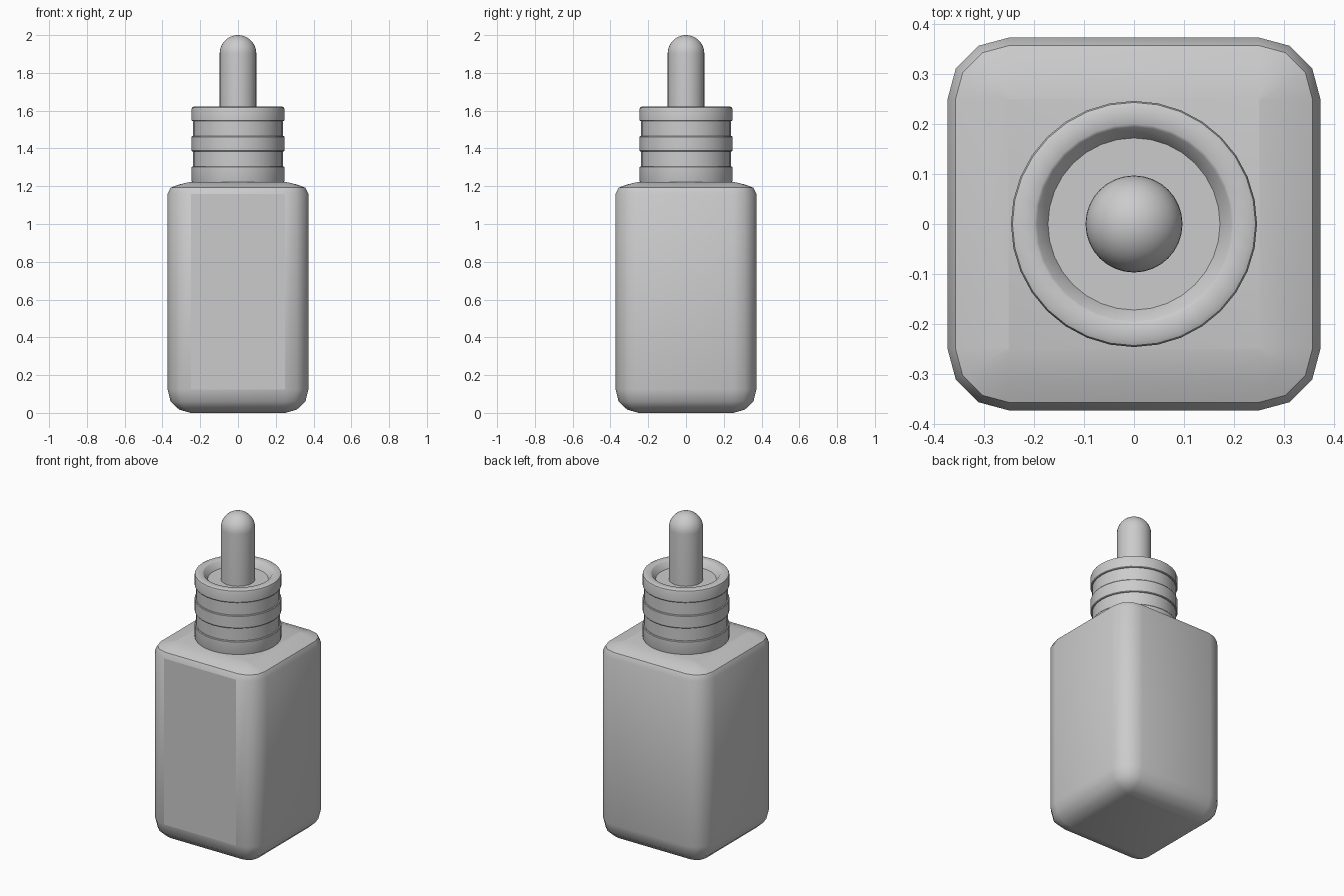
import bpy, bmesh, math

if "Cube" in bpy.data.objects:
    bpy.data.objects.remove(bpy.data.objects["Cube"])

def finish(name, bm, angle=35, flat_front=False):
    bmesh.ops.remove_doubles(bm, verts=bm.verts, dist=1e-5)
    bmesh.ops.recalc_face_normals(bm, faces=bm.faces)
    mesh = bpy.data.meshes.new(name)
    bm.to_mesh(mesh)
    bm.free()
    obj = bpy.data.objects.new(name, mesh)
    bpy.context.collection.objects.link(obj)
    bpy.ops.object.select_all(action='DESELECT')
    obj.select_set(True)
    bpy.context.view_layer.objects.active = obj
    bpy.ops.object.shade_smooth_by_angle(angle=math.radians(angle))
    if flat_front:
        for p in mesh.polygons:
            if p.normal.y < -0.99 and p.area > 0.3:
                p.use_smooth = False
    return obj

def lathe(name, profile, sides=32):
    bm = bmesh.new()
    verts = [bm.verts.new((r, 0, z)) for r, z in profile]
    edges = [bm.edges.new(pair) for pair in zip(verts, verts[1:])]
    bmesh.ops.spin(bm, geom=verts + edges, cent=(0, 0, 0), axis=(0, 0, 1),
                   angle=2 * math.pi, steps=sides)
    return finish(name, bm)

def rounded_square(half, radius, steps=3):
    c = half - radius
    pts = []
    for k, (sx, sy) in enumerate([(1, 1), (-1, 1), (-1, -1), (1, -1)]):
        for i in range(steps + 1):
            a = math.pi / 2 * (k + i / steps)
            pts.append((sx * c + radius * math.cos(a), sy * c + radius * math.sin(a)))
    return pts

# Square bottle body: rounded-square rings joined bottom to top
bm = bmesh.new()
rings = []
for z, inset in [(0, 0.122), (0.017, 0.062), (0.06, 0.016), (0.125, 0),
                 (1.16, 0), (1.192, 0.016), (1.209, 0.06), (1.223, 0.122)]:
    rings.append([bm.verts.new((x, y, z))
                  for x, y in rounded_square(0.373 - inset, 0.124 - inset)])
for low, high in zip(rings, rings[1:]):
    n = len(low)
    for i in range(n):
        j = (i + 1) % n
        bm.faces.new((low[i], low[j], high[j], high[i]))
bm.faces.new(rings[0][::-1])
bm.faces.new(rings[-1])
finish("bottle_body", bm, 40, flat_front=True)

# Ribbed screw cap with three wide bands and a dished top
wide, narrow = 0.246, 0.237
profile = [(0, 1.215), (wide - 0.004, 1.215), (wide, 1.228)]
for z in (1.305, 1.465):
    profile += [(wide, z - 0.004), (wide - 0.003, z), (narrow, z),
                (narrow, z + 0.08), (wide - 0.003, z + 0.08), (wide, z + 0.084)]
profile += [(wide, 1.608), (0.243, 1.617), (0.234, 1.621), (0.2, 1.621),
            (0.194, 1.617), (0.172, 1.58), (0, 1.58)]
lathe("cap", profile)

# Dropper bulb with a domed tip
r = 0.097
dome = [(r * math.cos(math.pi / 2 * i / 10), 2 - r + r * math.sin(math.pi / 2 * i / 10))
        for i in range(10)]
lathe("dropper_bulb", [(0, 1.57), (r, 1.57)] + dome + [(0, 2)])
